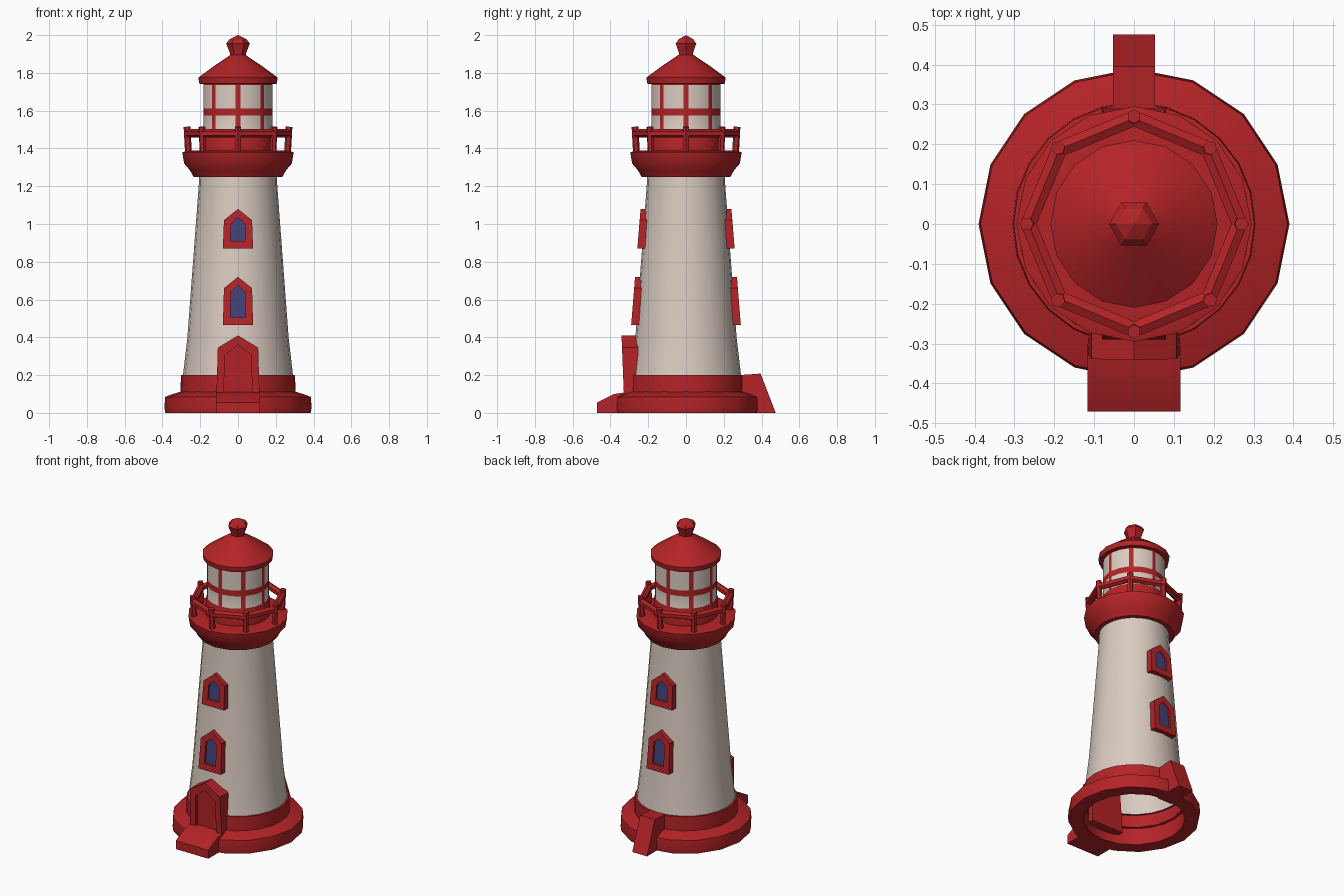
import bpy, bmesh, math
from mathutils import Vector

if "Cube" in bpy.data.objects:
    bpy.data.objects.remove(bpy.data.objects["Cube"])


def material(name, rgb):
    m = bpy.data.materials.new(name)
    m.diffuse_color = (*rgb, 1)
    m.use_nodes = True
    m.node_tree.nodes["Principled BSDF"].inputs["Base Color"].default_value = m.diffuse_color
    return m


RED = material("red paint", (0.46, 0.017, 0.020))
WHITE = material("warm white", (0.70, 0.60, 0.53))
BLUE = material("window blue", (0.055, 0.055, 0.19))
MATS = [RED, WHITE, BLUE]


def finish(name, bm, angle=35, fix=False):
    bmesh.ops.remove_doubles(bm, verts=bm.verts, dist=1e-5)
    if fix:
        bmesh.ops.recalc_face_normals(bm, faces=bm.faces)
    me = bpy.data.meshes.new(name)
    bm.to_mesh(me)
    bm.free()
    for m in MATS:
        me.materials.append(m)
    ob = bpy.data.objects.new(name, me)
    bpy.context.collection.objects.link(ob)
    bpy.ops.object.select_all(action='DESELECT')
    ob.select_set(True)
    bpy.context.view_layer.objects.active = ob
    bpy.ops.object.shade_smooth_by_angle(angle=math.radians(angle))
    return ob


def even(n):
    return [2 * math.pi * k / n for k in range(n)]


def lathe(name, profile, angles, rule=lambda i, j: 0, angle=35):
    """Spin an (r, z) profile; rule(band, segment) gives the material index."""
    bm = bmesh.new()
    n = len(angles)
    rings = [[bm.verts.new((r * math.cos(a), r * math.sin(a), z)) for a in angles]
             for r, z in profile]
    for i in range(len(rings) - 1):
        for j in range(n):
            k = (j + 1) % n
            f = bm.faces.new((rings[i][j], rings[i][k], rings[i + 1][k], rings[i + 1][j]))
            f.material_index = rule(i, j)
    return finish(name, bm, angle)


def gable(w, z0, z1, peak):
    return [(-w, z0), (w, z0), (w * 0.93, z1), (0, peak), (-w * 0.93, z1)]


def framed(name, outer, inner, depth, back, recess, side, panel):
    """Gabled surround with a recessed panel; side -1 is front, 1 is back."""
    bm = bmesh.new()

    def ring(pts, off):
        return [bm.verts.new((x, side * (depth(z) + off), z)) for x, z in pts]

    rings = [ring(outer, -back), ring(outer, 0), ring(inner, 0), ring(inner, -recess)]
    for a, b in zip(rings, rings[1:]):
        for j in range(5):
            k = (j + 1) % 5
            bm.faces.new((a[j], a[k], b[k], b[j]))
    f = bm.faces.new(rings[-1])
    f.material_index = panel
    bm.faces.new(rings[0])
    finish(name, bm, 20, True)


def wedge(name, profile, w):
    """Extrude a (y, z) side outline across x."""
    bm = bmesh.new()
    l, r = ([bm.verts.new((s * w, y, z)) for y, z in profile] for s in (-1, 1))
    n = len(profile)
    for j in range(n):
        k = (j + 1) % n
        bm.faces.new((l[j], l[k], r[k], r[j]))
    bm.faces.new(l)
    bm.faces.new(r)
    finish(name, bm, 20, True)


def bar(bm, a, b, rad):
    a, b = Vector(a), Vector(b)
    d = b - a
    res = bmesh.ops.create_cone(bm, cap_ends=True, segments=6, radius1=rad, radius2=rad,
                                depth=d.length)
    rot = d.to_track_quat('Z', 'Y')
    for v in res['verts']:
        v.co = rot @ v.co + (a + b) / 2


# Foundation ring, open in the middle
lathe("foundation", [(0.30, 0), (0.385, 0), (0.39, 0.03), (0.385, 0.085), (0.345, 0.10),
                     (0.295, 0.115)], even(16))

# Hollow tower with a red foot band
lathe("tower", [(0.30, 0), (0.305, 0.10), (0.302, 0.20), (0.291, 0.201), (0.268, 0.40),
                (0.238, 0.80), (0.208, 1.20), (0.206, 1.27)], even(24),
      lambda i, j: 0 if i < 3 else 1)

# Gallery deck
lathe("gallery", [(0, 1.27), (0.19, 1.25), (0.235, 1.25), (0.255, 1.285), (0.285, 1.32),
                  (0.295, 1.38), (0.265, 1.388), (0.17, 1.385)], even(16))

# Railing: eight posts joined by a top rail
bm = bmesh.new()
for a in even(8):
    c, s = math.cos(a), math.sin(a)
    b = a + math.pi / 4
    bar(bm, (0.262 * c, 0.262 * s, 1.37), (0.27 * c, 0.27 * s, 1.515), 0.018)
    bar(bm, (0.265 * c, 0.265 * s, 1.48),
        (0.265 * math.cos(b), 0.265 * math.sin(b), 1.48), 0.022)
finish("railing", bm, 35)

# Lantern room: red glazing bars at every 45 degrees, panes between
angles = [k * math.pi / 4 + d for k in range(8) for d in (-0.07, 0.07, math.pi / 8)]
lathe("lantern_room", [(0.19, 1.38), (0.19, 1.475), (0.183, 1.495), (0.183, 1.575),
                       (0.183, 1.612), (0.183, 1.735), (0.183, 1.76)], angles,
      lambda i, j: 1 if i in (2, 4) and j % 3 else 0)

# Roof and finial
lathe("roof", [(0, 1.75), (0.18, 1.74), (0.205, 1.743), (0.21, 1.775), (0.125, 1.838),
               (0.04, 1.895)], even(16))
lathe("finial", [(0.04, 1.87), (0.043, 1.905), (0.063, 1.955), (0.045, 1.978), (0, 2.0)],
      even(6), angle=25)


# Windows, two on the front and two on the back, following the taper
def wall(z):
    return 0.328 - 0.081 * z


for side, label in ((-1, "front"), (1, "back")):
    for level, z0, z1, peak in (("lower", 0.465, 0.66, 0.72), ("upper", 0.87, 1.02, 1.08)):
        framed(f"{label}_{level}_window", gable(0.08, z0, z1, peak),
               gable(0.04, z0 + 0.04, z1 - 0.02, peak - 0.045), wall, 0.05, 0.012, side, 2)

# Entrance porch with recessed door, and its step
framed("door_porch", gable(0.115, 0.06, 0.345, 0.41), gable(0.075, 0.10, 0.305, 0.36),
       lambda z: 0.325 + 0.04 * z, 0.085, 0.02, -1, 0)
wedge("door_step", [(-0.47, 0), (-0.47, 0.055), (-0.38, 0.10), (-0.30, 0.112), (-0.30, 0)], 0.117)

# Rear buttress
wedge("rear_buttress", [(0.28, 0), (0.475, 0), (0.395, 0.208), (0.28, 0.2)], 0.053)
